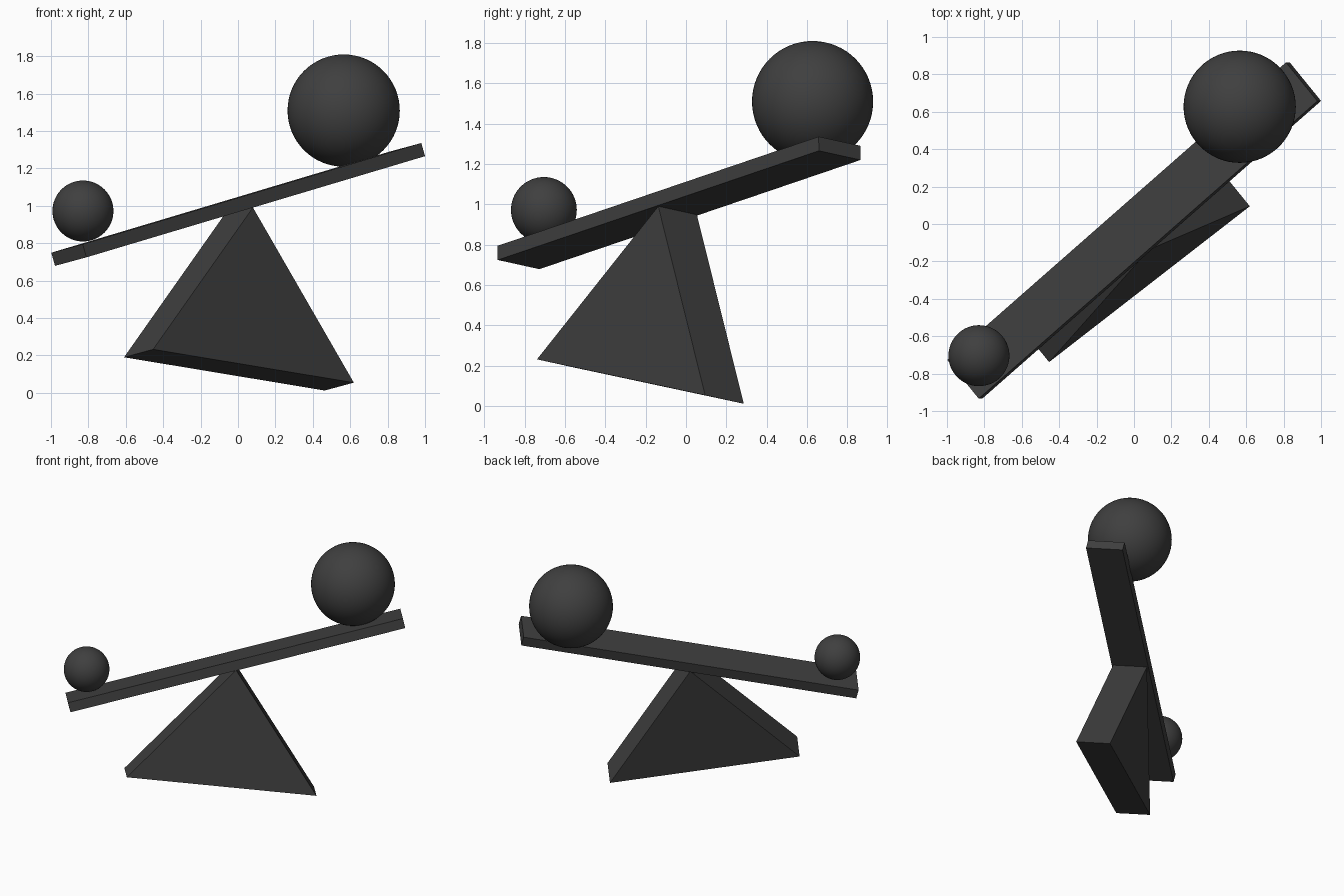
import bpy, bmesh, math
from mathutils import Vector, Matrix

cube = bpy.data.objects.get("Cube")
if cube:
    bpy.data.objects.remove(cube, do_unlink=True)

mat = bpy.data.materials.new("charcoal")
mat.use_nodes = True
colour = (0.05, 0.05, 0.05, 1)
mat.diffuse_color = colour
mat.node_tree.nodes["Principled BSDF"].inputs["Base Color"].default_value = colour

# Tilted frame of the seesaw: x along the plank, z out of its top face
along = Vector((0.733, 0.644, 0.219)).normalized()
across = Vector((-0.627, 0.760, -0.170))
normal = along.cross(across).normalized()
across = normal.cross(along)
frame = Matrix((along, across, normal)).transposed().to_4x4()
frame.translation = (0.011, -0.034, 0.972)


def add_object(name, bm, matrix):
    bmesh.ops.recalc_face_normals(bm, faces=bm.faces)
    mesh = bpy.data.meshes.new(name)
    bm.to_mesh(mesh)
    bm.free()
    mesh.materials.append(mat)
    obj = bpy.data.objects.new(name, mesh)
    obj.matrix_world = matrix
    bpy.context.collection.objects.link(obj)
    return obj


# Plank: thin box resting on the pivot ridge
LENGTH, WIDTH, THICK = 2.47, 0.27, 0.073
bm = bmesh.new()
bmesh.ops.create_cube(bm, size=1)
bmesh.ops.scale(bm, vec=(LENGTH, WIDTH, THICK), verts=bm.verts)
bmesh.ops.translate(bm, vec=(0, 0, THICK / 2), verts=bm.verts)
add_object("plank", bm, frame)

# Fulcrum: triangular prism with its ridge under the plank
HALF_BASE, HEIGHT, DEPTH = 0.685, 0.867, 0.25
bm = bmesh.new()
profile = [(0, 0), (HALF_BASE, -HEIGHT), (-HALF_BASE, -HEIGHT)]
face = bm.faces.new([bm.verts.new((x, -DEPTH / 2, z)) for x, z in profile])
side = bmesh.ops.extrude_face_region(bm, geom=[face])
bmesh.ops.translate(bm, vec=(0, DEPTH, 0),
                    verts=[v for v in side["geom"] if isinstance(v, bmesh.types.BMVert)])
pitch = Matrix.Translation((-0.012, 0, 0)) @ Matrix.Rotation(math.radians(20.4), 4, "Y")
add_object("fulcrum", bm, frame @ pitch)

# Balls sitting near the two ends
for name, centre, radius in (("large_ball", (0.565, 0.627, 1.509), 0.3),
                             ("small_ball", (-0.829, -0.704, 0.972), 0.163)):
    bm = bmesh.new()
    bmesh.ops.create_uvsphere(bm, u_segments=64, v_segments=32, radius=radius)
    for f in bm.faces:
        f.smooth = True
    add_object(name, bm, Matrix.Translation(centre))
